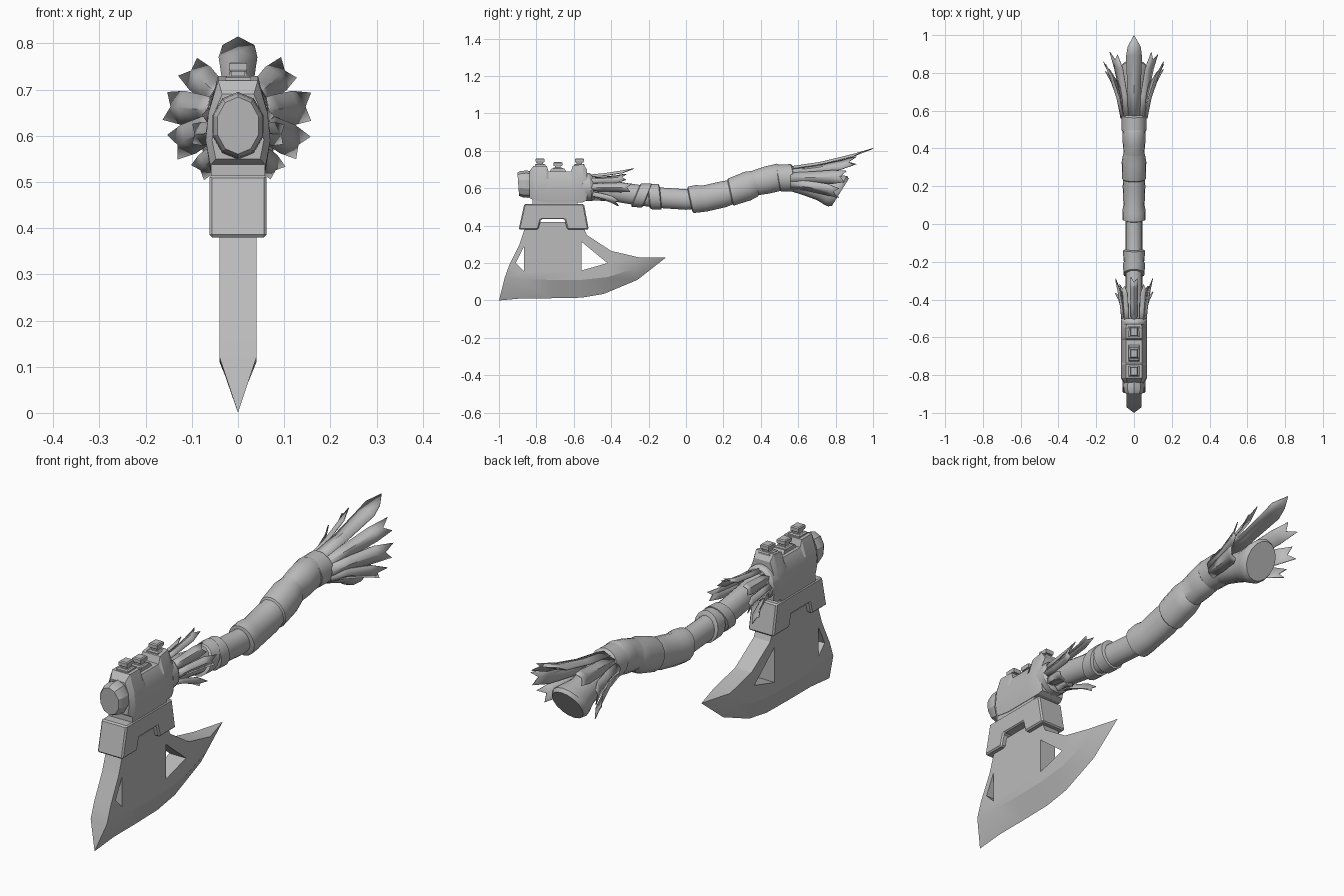
import bpy, bmesh, math
from math import sin, cos, pi, radians
from mathutils import Vector

if "Cube" in bpy.data.objects:
    bpy.data.objects.remove(bpy.data.objects["Cube"], do_unlink=True)

GREY = (0.5, 0.5, 0.5, 1)
mat = bpy.data.materials.new("plain grey")
mat.use_nodes = True
mat.diffuse_color = GREY
mat.node_tree.nodes["Principled BSDF"].inputs["Base Color"].default_value = GREY


def finish(name, bm, smooth=30):
    bmesh.ops.remove_doubles(bm, verts=bm.verts, dist=0.0005)
    bmesh.ops.recalc_face_normals(bm, faces=bm.faces)
    mesh = bpy.data.meshes.new(name)
    bm.to_mesh(mesh)
    bm.free()
    mesh.materials.append(mat)
    ob = bpy.data.objects.new(name, mesh)
    bpy.context.collection.objects.link(ob)
    if smooth:
        bpy.ops.object.select_all(action='DESELECT')
        ob.select_set(True)
        bpy.context.view_layer.objects.active = ob
        bpy.ops.object.shade_smooth_by_angle(angle=radians(smooth))
    return ob


def skin(name, rings, smooth=30):
    """Join closed rings of points and cap both ends."""
    bm = bmesh.new()
    rows = [[bm.verts.new(p) for p in ring] for ring in rings]
    n = len(rows[0])
    for a, b in zip(rows, rows[1:]):
        for i in range(n):
            j = (i + 1) % n
            bm.faces.new((a[i], a[j], b[j], b[i]))
    bm.faces.new(rows[0])
    bm.faces.new(rows[-1])
    return finish(name, bm, smooth)


def oval(y, z, rx, rz, tilt=0, sides=16):
    """Ring around the handle; tilt leans its top towards the back."""
    t = radians(tilt)
    angles = [2 * pi * i / sides for i in range(sides)]
    return [(rx * sin(a), y + rz * cos(a) * sin(t), z + rz * cos(a) * cos(t)) for a in angles]


def plate(name, pts, faces, smooth=0):
    """Mirrored slab from side-view faces; each point is (y, z, half width)."""
    bm = bmesh.new()
    left = [bm.verts.new((w, y, z)) for y, z, w in pts]
    right = [bm.verts.new((-w, y, z)) for y, z, w in pts]
    count = {}
    for f in faces:
        bm.faces.new([left[i] for i in f])
        bm.faces.new([right[i] for i in reversed(f)])
        for a, b in zip(f, f[1:] + f[:1]):
            key = (min(a, b), max(a, b))
            count[key] = count.get(key, 0) + 1
    for (a, b), uses in count.items():
        if uses == 1:
            bm.faces.new((left[a], left[b], right[b], right[a]))
    return finish(name, bm, smooth)


def fringe(name, base_y, zc, r, strips):
    """Torn strips fanning out of a ring: (angle, tip radius, tip y, half width, pointed)."""
    bm = bmesh.new()
    for ang, tip_r, tip_y, w, pointed in strips:
        for s in ((1, -1) if ang else (1,)):
            a = radians(ang * s)
            out = Vector((sin(a), 0, cos(a)))
            side = Vector((cos(a), 0, -sin(a)))
            length = tip_y - base_y

            def at(t, across, sag=0.0):
                rad = r + (tip_r - r) * t ** 1.4 - sag
                return bm.verts.new(out * rad + side * across + Vector((0, base_y + length * t, zc)))

            rows = []
            for t, k in ((0, 0.75), (0.35, 0.85), (0.75, 1.0)):
                rows.append([at(t, -w * k, 0.012), at(t, 0), at(t, w * k, 0.012)])
            ends = (0.86, 1.0, 0.86) if pointed else (1.0, 0.88, 0.96)
            rows.append([at(ends[0], -w * 0.8), at(ends[1], 0), at(ends[2], w * 0.85)])
            for p, q in zip(rows, rows[1:]):
                for i in range(2):
                    bm.faces.new((p[i], p[i + 1], q[i + 1], q[i]))
    ob = finish(name, bm, 30)
    mod = ob.modifiers.new("thickness", 'SOLIDIFY')
    mod.thickness = 0.004
    return ob


# Blade with two triangular openings and a ground edge
W = 0.04
flat = [(-.85, .42), (-.56, .42), (-.89, .30), (-.865, .29), (-.91, .20), (-.865, .155),
        (-.945, .19), (-.56, .315), (-.42, .20), (-.56, .16), (-.53, .35), (-.40, .265),
        (-.25, .23), (-.97, .12), (-.87, .115), (-.72, .11), (-.56, .11), (-.42, .125), (-.28, .17)]
edge = [(-1, 0), (-.87, .012), (-.72, .012), (-.56, .015), (-.44, .035), (-.26, .11), (-.107, .23)]
blade_pts = [(y, z, W) for y, z in flat] + [(y, z, 0) for y, z in edge]
blade_faces = [[0, 3, 5, 9, 7, 1], [0, 2, 3], [2, 6, 4, 3], [6, 13, 14, 5, 4], [5, 14, 15, 16, 9],
               [1, 7, 10], [10, 7, 8, 11], [11, 8, 12], [8, 18, 12], [9, 16, 17, 8], [17, 18, 8],
               [18, 24, 25], [12, 18, 25]]
blade_faces += [[i, i + 6, i + 7, i + 1] for i in range(13, 18)]
plate("blade", blade_pts, blade_faces, 20)

# Notched socket that clasps the blade, and the band above it
socket = [(-.865, .515), (-.545, .515), (-.52, .38), (-.635, .38), (-.65, .435),
          (-.775, .435), (-.79, .38), (-.895, .38)]
ob = plate("blade_socket", [(y, z, .062) for y, z in socket], [[0, 5, 6, 7], [0, 1, 4, 5], [1, 2, 3, 4]])
bev = ob.modifiers.new("soft edges", 'BEVEL')
bev.width = 0.006
bev.limit_method = 'ANGLE'
band = [(-.82, .50), (-.58, .50), (-.58, .54), (-.82, .54)]
plate("neck_band", [(y, z, .058) for y, z in band], [[0, 1, 2, 3]])


# Faceted head with a dip along its top
def head_ring(y, top, k=1.0, low=.525):
    half = [(.06, low), (.07, .59), (.064, .65), (.043, top)]
    loop = half + [(-x, z) for x, z in reversed(half)]
    return [(x * k, y, z) for x, z in loop]


skin("head", [head_ring(-.838, .69, .8, .55), head_ring(-.815, .72, 1, .535), head_ring(-.745, .72),
              head_ring(-.735, .69), head_ring(-.615, .69), head_ring(-.605, .72),
              head_ring(-.55, .73), head_ring(-.53, .70, .9, .535)], 25)

# Hammer face on the front of the head
skin("hammer_face", [oval(y, .622, rx, rz, -4, 10) for y, rx, rz in
                     ((-.82, .05, .07), (-.85, .058, .073), (-.88, .056, .07), (-.897, .047, .062))], 25)

# Studs along the top
for name, y, z in (("front_stud", -.78, .715), ("middle_stud", -.685, .695), ("rear_stud", -.57, .715)):
    for part, hx, hy, z0, z1 in (("base", .028, .028, -.02, .015), ("neck", .015, .015, .01, .03),
                                 ("cap", .02, .024, .024, .045)):
        rings = []
        for h, k in ((z0, .9), (z0 + .004, 1), (z1 - .004, 1), (z1, .8)):
            rings.append([(sx * hx * k, y + sy * hy * k, z + h)
                          for sx, sy in ((-1, -1), (1, -1), (1, 1), (-1, 1))])
        skin(name + "_" + part, rings, 0)
plate("middle_stud_rest", [(-.735, .68, .03), (-.635, .68, .03), (-.65, .705, .026), (-.72, .705, .026)],
      [[0, 1, 2, 3]])

# Handle core, slightly bowed
skin("handle", [oval(y, z, .045, .055) for y, z in
                ((-.6, .61), (-.45, .595), (-.3, .57), (-.15, .55), (0, .54), (.1, .55), (.3, .61), (.5, .655))])

# Collar behind the head
skin("head_collar", [oval(y, .607, r, r * 1.08, -6) for y, r in
                     ((-.56, .06), (-.55, .07), (-.51, .07), (-.495, .06))])

# Slanted binding straps
for name, y, z, tilt in (("front_strap", -.235, .562, 22), ("rear_strap", -.165, .555, -6)):
    skin(name, [oval(y + d, z, r, r * 1.2, tilt) for d, r in
                ((-.035, .047), (-.03, .056), (.025, .058), (.03, .047))])

# Wrapped grip, each turn overlapping the next
grip = ((.02, .537, .05, .058), (.025, .538, .062, .072), (.07, .545, .062, .074), (.10, .545, .056, .07),
        (.20, .568, .06, .07), (.235, .578, .058, .066), (.24, .58, .064, .074), (.33, .612, .065, .078),
        (.37, .625, .058, .07), (.375, .63, .055, .068), (.43, .643, .06, .073), (.50, .66, .062, .073),
        (.51, .662, .058, .066))
skin("grip_wrap", [oval(y, z, rx, rz, -12) for y, z, rx, rz in grip], 40)
skin("grip_end_band", [oval(y, .655, r, r * 1.12, -10) for y, r in
                       ((.485, .055), (.495, .065), (.575, .067), (.585, .055))])

# Flared pommel with a tilted end
pommel = ((.55, .65, .055, .062, 0), (.65, .62, .058, .062, 10), (.73, .60, .064, .07, 22),
          (.785, .59, .078, .09, 30), (.81, .585, .08, .096, 32), (.825, .578, .07, .086, 32))
skin("pommel", [oval(*ring) for ring in pommel], 40)

# Torn leather fringes
fringe("tail_fringe", .56, .65, .068,
       [(0, .165, 1.0, .042, True), (48, .15, .91, .034, False), (85, .158, .86, .036, False),
        (118, .16, .82, .034, False)])
fringe("head_fringe", -.52, .607, .066,
       [(0, .10, -.28, .022, False), (50, .085, -.32, .026, False), (92, .10, -.29, .026, False),
        (135, .125, -.36, .026, False), (180, .075, -.40, .02, True)])
